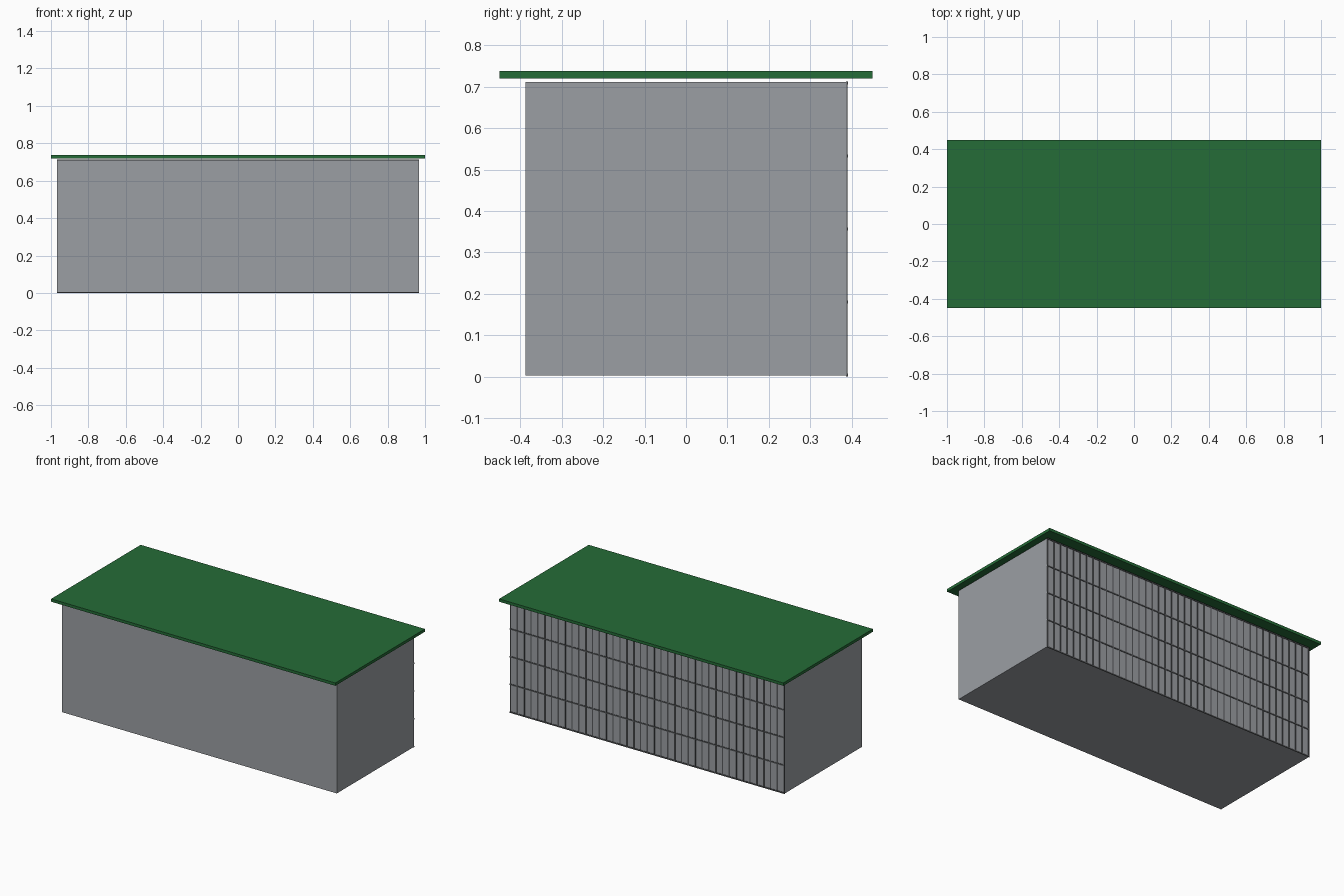
import bpy
import bmesh
from mathutils import Matrix, Vector

cube = bpy.data.objects.get("Cube")
if cube:
    bpy.data.objects.remove(cube, do_unlink=True)


def material(name, rgb):
    mat = bpy.data.materials.new(name)
    mat.use_nodes = True
    mat.diffuse_color = (*rgb, 1)
    mat.node_tree.nodes["Principled BSDF"].inputs["Base Color"].default_value = (*rgb, 1)
    return mat


def add_box(bm, low, high):
    low, high = Vector(low), Vector(high)
    place = Matrix.Translation((low + high) / 2) @ Matrix.Diagonal((*(high - low), 1))
    bmesh.ops.create_cube(bm, size=1, matrix=place)


def build(name, boxes, mat):
    bm = bmesh.new()
    for low, high in boxes:
        add_box(bm, low, high)
    mesh = bpy.data.meshes.new(name)
    bm.to_mesh(mesh)
    bm.free()
    mesh.materials.append(mat)
    obj = bpy.data.objects.new(name, mesh)
    bpy.context.collection.objects.link(obj)
    return obj


wall_grey = material("wall grey", (0.33, 0.345, 0.37))
bar_grey = material("dark bar grey", (0.09, 0.095, 0.1))
roof_green = material("roof green", (0.018, 0.15, 0.038))

HALF_X, HALF_Y, TOP = 0.967, 0.388, 0.713

# Main hall and the thin roof slab floating just above it
build("hall", [((-HALF_X, -HALF_Y, 0.003), (HALF_X, HALF_Y, TOP - 0.002))], wall_grey)
build("roof", [((-1, -0.45, 0.72), (1, 0.45, 0.738))], roof_green)

# Upright bars across the back wall
COLUMNS, ROWS = 40, 4
BAR = 0.004
uprights = []
for i in range(COLUMNS + 1):
    x = -HALF_X + BAR + i * 2 * (HALF_X - BAR) / COLUMNS
    uprights.append(((x - BAR, HALF_Y - 0.002, 0), (x + BAR, HALF_Y + 0.002, TOP)))
build("back_uprights", uprights, bar_grey)

# Horizontal rails dividing the back wall into storeys
rails = []
for i in range(ROWS + 1):
    z = BAR + i * (TOP - 2 * BAR) / ROWS
    rails.append(((-HALF_X, HALF_Y - 0.002, z - BAR), (HALF_X, HALF_Y + 0.003, z + BAR)))
build("back_rails", rails, bar_grey)
